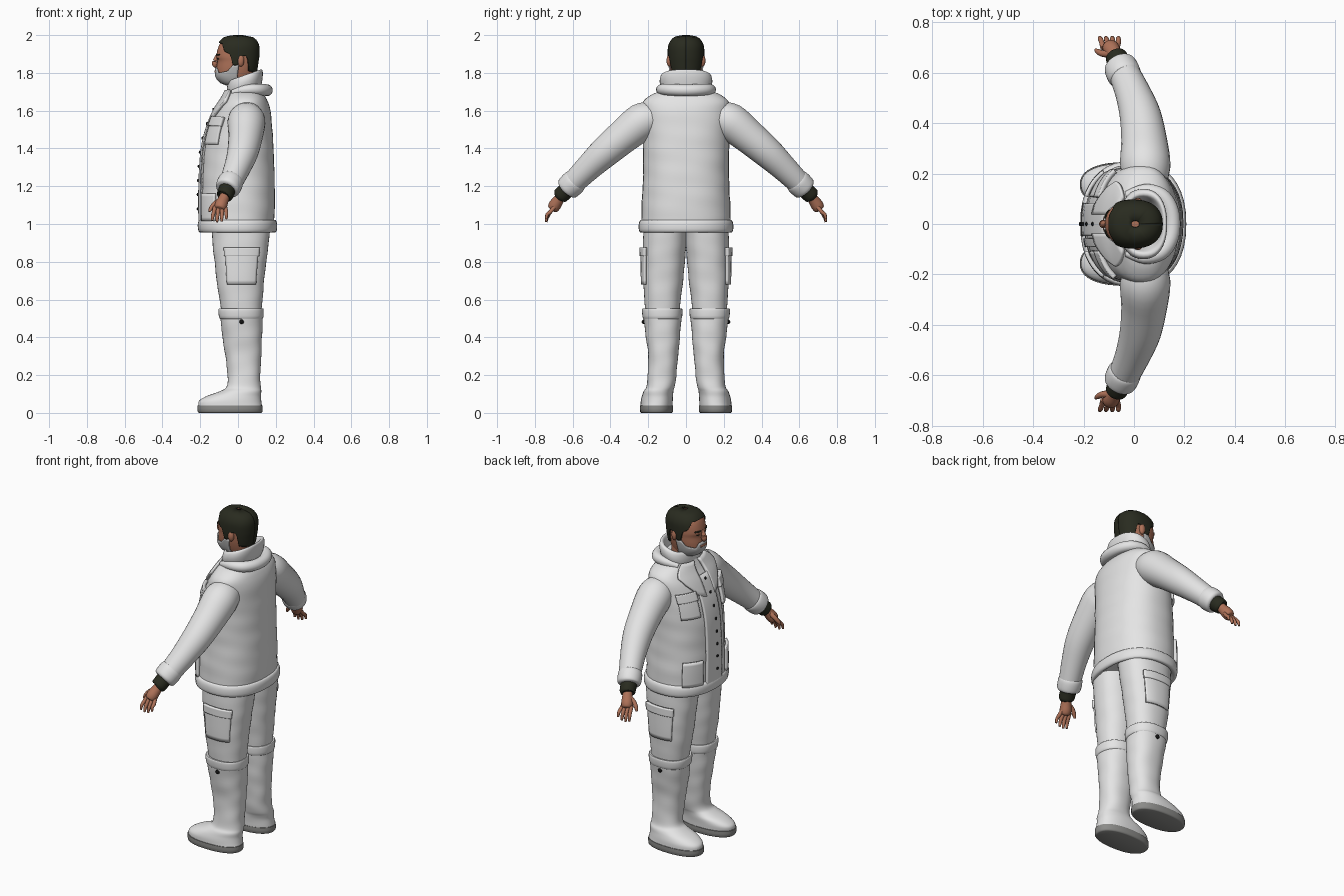
import bpy, bmesh
from math import sin, cos, pi, copysign
from mathutils import Vector

cube = bpy.data.objects.get("Cube")
if cube:
    bpy.data.objects.remove(cube)


def material(name, r, g, b):
    m = bpy.data.materials.new(name)
    m.use_nodes = True
    m.diffuse_color = (r, g, b, 1)
    bsdf = m.node_tree.nodes["Principled BSDF"]
    bsdf.inputs["Base Color"].default_value = (r, g, b, 1)
    bsdf.inputs["Roughness"].default_value = 0.8
    return m


WHITE = material("white cloth", 0.78, 0.78, 0.78)
SOLE = material("grey rubber", 0.26, 0.26, 0.25)
DARK = material("dark olive black", 0.022, 0.024, 0.014)
SKIN = material("skin", 0.43, 0.17, 0.10)
BEARD = material("grey beard", 0.5, 0.5, 0.5)
BLACK = material("black", 0.006, 0.006, 0.006)


def finish(name, verts, faces, mat, mirror=False, thick=0):
    me = bpy.data.meshes.new(name)
    me.from_pydata(verts, [], faces)
    me.materials.append(mat)
    if not thick:
        bm = bmesh.new()
        bm.from_mesh(me)
        bmesh.ops.recalc_face_normals(bm, faces=bm.faces)
        bm.to_mesh(me)
        bm.free()
    ob = bpy.data.objects.new(name, me)
    bpy.context.collection.objects.link(ob)
    if thick:
        solid = ob.modifiers.new("thickness", 'SOLIDIFY')
        solid.thickness, solid.offset = thick, 1
    if mirror:
        mod = ob.modifiers.new("mirror", 'MIRROR')
        mod.use_axis = (False, True, False)
    bpy.ops.object.select_all(action='DESELECT')
    ob.select_set(True)
    bpy.context.view_layer.objects.active = ob
    bpy.ops.object.shade_smooth_by_angle(angle=0.8)
    return ob


def spline(rows, u):
    """Smooth interpolation through rows at fractional index u."""
    i = min(int(u), len(rows) - 2)
    f = u - i
    a, b, c, d = (rows[max(0, min(len(rows) - 1, i + k))] for k in (-1, 0, 1, 2))
    return [q + f * ((r - p) / 2 + f * (p - 2.5 * q + 2 * r - s / 2
            + f * (1.5 * (q - r) + (s - p) / 2))) for p, q, r, s in zip(a, b, c, d)]


def section(row, t, n=2.3, wrinkle=0):
    """Point on a rounded cross-section; t = 0 faces -x, growing toward +y."""
    z, xf, xb, yc, yh = row
    k = 1 + wrinkle * (sin(38 * z + 3 * t) + sin(61 * z - 2 * t))
    def sup(v):
        return copysign(abs(v) ** (2 / n), v) * k
    return Vector(((xf + xb) / 2 - (xb - xf) / 2 * sup(cos(t)), yc + yh * sup(sin(t)), z))


def at_height(rows, z):
    for i in range(len(rows) - 1):
        if z <= rows[i + 1][0]:
            return spline(rows, i + max(0, (z - rows[i][0]) / (rows[i + 1][0] - rows[i][0])))
    return rows[-1]


def skin_rings(name, rings, mat, mirror):
    n = len(rings[0])
    faces = [(j * n + i, j * n + (i + 1) % n, (j + 1) * n + (i + 1) % n, (j + 1) * n + i)
             for j in range(len(rings) - 1) for i in range(n)]
    faces += [tuple(range(n)), tuple(range((len(rings) - 1) * n, len(rings) * n))]
    return finish(name, [p for r in rings for p in r], faces, mat, mirror)


def loft(name, rows, mat, mirror=False, n=2.3, wrinkle=0, tilt=0, seg=40, sub=5):
    rings = []
    for j in range((len(rows) - 1) * sub + 1):
        ring = [section(spline(rows, j / sub), 2 * pi * i / seg, n, wrinkle) for i in range(seg)]
        for p in ring:
            p.z += tilt * (p.x - 0.04)
        rings.append(ring)
    return skin_rings(name, rings, mat, mirror)


def patch(name, rows, t0, t1, lo, hi, mat, thick, mirror=False, n=2.3, nu=12, nv=8):
    """Raised panel following a lofted surface; lo and hi may vary with t."""
    verts = []
    for i in range(nu + 1):
        t = t0 + (t1 - t0) * i / nu
        a = lo(t) if callable(lo) else lo
        b = hi(t) if callable(hi) else hi
        verts += [section(at_height(rows, a + (b - a) * j / nv), t, n) for j in range(nv + 1)]
    w = nv + 1
    faces = [(i * w + j, i * w + j + 1, (i + 1) * w + j + 1, (i + 1) * w + j)
             for i in range(nu) for j in range(nv)]
    return finish(name, verts, faces, mat, mirror, thick)


def tube(name, path, mat, mirror=False, seg=20, sub=4):
    """Round tube through (x, y, z, radius) points."""
    pts = [spline(path, j / sub) for j in range((len(path) - 1) * sub + 1)]
    rings = []
    for j, p in enumerate(pts):
        d = Vector(pts[min(j + 1, len(pts) - 1)][:3]) - Vector(pts[max(j - 1, 0)][:3])
        a = d.cross(Vector((0.3, 0, 1))).normalized()
        b = d.cross(a).normalized()
        rings.append([Vector(p[:3]) + p[3] * (a * cos(2 * pi * i / seg) + b * sin(2 * pi * i / seg))
                      for i in range(seg)])
    return skin_rings(name, rings, mat, mirror)


def ball(name, loc, size, mat, mirror=False):
    x, y, z = loc
    rows = [(z - size[2] * cos(pi * k / 8), x - size[0] * sin(pi * k / 8) - 1e-4,
             x + size[0] * sin(pi * k / 8) + 1e-4, y, size[1] * sin(pi * k / 8) + 1e-4)
            for k in range(9)]
    return loft(name, rows, mat, mirror, n=2, seg=16, sub=1)


def steps(points):
    """Piecewise-linear height as a function of |t|."""
    def f(t):
        t = abs(t)
        for (a, p), (b, q) in zip(points, points[1:]):
            if t <= b:
                return p + (q - p) * (t - a) / (b - a)
        return points[-1][1]
    return f


# Boots with rubber soles
sole = [(0, -.205, .122, .156, .08), (.008, -.214, .13, .156, .088), (.04, -.215, .13, .156, .088)]
loft("boot_soles", sole, SOLE, True, sub=2)
boot = [(.038, -.208, .127, .156, .085), (.065, -.205, .125, .154, .084),
        (.09, -.165, .122, .15, .082), (.115, -.095, .122, .145, .079),
        (.14, -.06, .12, .135, .075), (.2, -.055, .118, .127, .076),
        (.3, -.067, .123, .121, .079), (.4, -.082, .127, .122, .09), (.5, -.094, .13, .125, .1)]
loft("boots", boot, WHITE, True, wrinkle=.008)
cuff = [(.495, -.09, .125, .125, .095), (.505, -.1, .134, .125, .104), (.54, -.104, .136, .126, .107),
        (.553, -.1, .133, .126, .104), (.55, -.09, .122, .126, .094)]
loft("boot_cuffs", cuff, WHITE, True, sub=3)
stud = section(at_height(boot, .475), pi / 2)
ball("boot_studs", stud, (.012, .012, .012), BLACK, True)

# Trousers with thigh pockets
leg = [(.5, -.08, .12, .125, .088), (.6, -.098, .13, .124, .096), (.7, -.113, .138, .121, .106),
       (.8, -.124, .15, .117, .111), (.9, -.135, .163, .112, .115), (1.0, -.14, .17, .105, .12)]
loft("trouser_legs", leg, WHITE, True, wrinkle=.004)
patch("thigh_pockets", leg, 1.05, 2.2, .68, .86, WHITE, .012, True)
patch("thigh_pocket_flaps", leg, 1.02, 2.23, .83, .875, WHITE, .018, True)

# Jacket body, hem and front details
jacket = [(.98, -.195, .19, 0, .236), (1.1, -.197, .195, 0, .235), (1.2, -.196, .195, 0, .229),
          (1.3, -.192, .192, 0, .227), (1.4, -.183, .188, 0, .228), (1.5, -.16, .182, 0, .231),
          (1.6, -.118, .172, 0, .234), (1.65, -.085, .157, 0, .225), (1.685, -.065, .137, 0, .182),
          (1.705, -.055, .12, 0, .13), (1.72, -.045, .1, 0, .09)]
loft("jacket_body", jacket, WHITE, wrinkle=.003)
hem = [(.972, -.17, .17, 0, .2), (.955, -.195, .19, 0, .235), (.965, -.21, .205, 0, .249),
       (1.0, -.213, .207, 0, .25), (1.02, -.205, .2, 0, .242), (1.022, -.19, .19, 0, .23)]
loft("jacket_hem", hem, WHITE, sub=3)
patch("front_placket", jacket, -.16, .3, .965, 1.62, WHITE, .014, nv=24)
patch("placket_edge", jacket, -.34, -.2, .98, 1.58, WHITE, .008, nv=24)
patch("chest_pockets", jacket, .42, 1.0, 1.42, 1.54, WHITE, .014, True)
patch("chest_pocket_flaps", jacket, .4, 1.02, 1.515, 1.56, WHITE, .02, True)
patch("lower_pockets", jacket, .42, 1.0, 1.025, 1.16, WHITE, .016, True)
patch("lapels", jacket, .12, .75, steps([(0, 1.5), (.3, 1.53), (.75, 1.64)]), 1.7, WHITE, .016, True)
for k in range(8):
    p = section(at_height(jacket, 1.08 + .075 * k), 0)
    ball("placket_stud", (p.x - .016, 0, p.z), (.006, .008, .008), BLACK)

# Collar and folded hood
collar = [(1.68, -.045, .115, 0, .105), (1.71, -.055, .125, 0, .128), (1.75, -.058, .131, 0, .139),
          (1.78, -.054, .13, 0, .135), (1.79, -.046, .122, 0, .122), (1.78, -.038, .112, 0, .108),
          (1.73, -.035, .1, 0, .09)]
loft("collar", collar, WHITE, tilt=.35)
half = [(-.03, .115, 1.695, .015), (.04, .132, 1.71, .026), (.105, .115, 1.712, .03),
        (.142, .065, 1.71, .031)]
hood = half + [(.153, 0, 1.708, .031)] + [(x, -y, z, r) for x, y, z, r in reversed(half)]
tube("folded_hood", hood, WHITE)

# Sleeves and cuffs
tube("sleeves", [(.05, .17, 1.56, .085), (.045, .235, 1.54, .1), (.04, .33, 1.465, .091),
                 (.025, .43, 1.38, .082), (-.005, .52, 1.295, .07), (-.04, .6, 1.215, .061)],
     WHITE, True, seg=28)
tube("sleeve_cuffs", [(-.03, .575, 1.24, .052), (-.035, .585, 1.23, .065), (-.045, .605, 1.21, .068),
                      (-.055, .628, 1.188, .064), (-.058, .634, 1.182, .05)], WHITE, True, seg=28)
tube("knit_cuffs", [(-.05, .615, 1.195, .046), (-.06, .638, 1.175, .045), (-.07, .664, 1.15, .043),
                    (-.072, .668, 1.146, .032)], DARK, True)

# Hands
tube("palms", [(-.066, .655, 1.155, .026), (-.078, .675, 1.128, .029), (-.09, .694, 1.1, .033),
               (-.096, .704, 1.08, .028), (-.098, .708, 1.074, .012)], SKIN, True)
for k in range(4):
    x, drop = -.122 + .018 * k, (.008, 0, .003, .016)[k]
    tube("fingers", [(x, .697, 1.09, .011), (x - .006 + .004 * k, .72, 1.062, .0105),
                     (x - .012 + .006 * k, .735, 1.034 + drop, .0095),
                     (x - .014 + .007 * k, .74, 1.01 + drop, .006)], SKIN, True, seg=10)
tube("thumbs", [(-.095, .675, 1.125, .016), (-.125, .676, 1.105, .013),
                (-.143, .684, 1.083, .011), (-.152, .69, 1.065, .006)], SKIN, True, seg=10)

# Head and neck
head = [(1.738, -.05, .06, 0, .045), (1.75, -.085, .075, 0, .06), (1.78, -.112, .085, 0, .073),
        (1.82, -.114, .094, 0, .082), (1.86, -.11, .1, 0, .086), (1.89, -.115, .104, 0, .088),
        (1.94, -.103, .104, 0, .086), (1.97, -.084, .09, 0, .071), (1.985, -.058, .066, 0, .05),
        (1.992, -.01, .02, 0, .012)]
loft("head", head, SKIN)
loft("neck", [(1.66, -.03, .08, 0, .065), (1.72, -.03, .08, 0, .063), (1.8, -.02, .08, 0, .063)], SKIN)
hairline = steps([(0, 1.955), (.7, 1.95), (1, 1.912), (1.3, 1.9), (1.42, 1.84), (1.62, 1.84),
                  (1.75, 1.89), (2, 1.89), (2.2, 1.81), (3.2, 1.8)])
patch("hair", head, -pi, pi, hairline, 1.992, DARK, .009, nu=80, nv=16)
beard_top = steps([(0, 1.828), (.35, 1.826), (.6, 1.8), (1.2, 1.81), (1.45, 1.845), (1.65, 1.84)])
patch("beard", head, -1.65, 1.65, 1.741, beard_top, BEARD, .008, nu=40)
patch("mouth", head, -.3, .3, 1.802, 1.812, SKIN, .0095, nv=2)
patch("eyebrows", head, .2, .62, 1.893, 1.901, DARK, .005, True, nv=2)
patch("eyes", head, .28, .5, 1.872, 1.879, DARK, .002, True, nv=2)
tube("nose", [(-.108, 0, 1.895, .009), (-.116, 0, 1.875, .012), (-.122, 0, 1.855, .016),
              (-.12, 0, 1.842, .015), (-.112, 0, 1.836, .009)], SKIN, seg=14)
ball("ears", (.015, .088, 1.865), (.018, .015, .032), SKIN, True)
